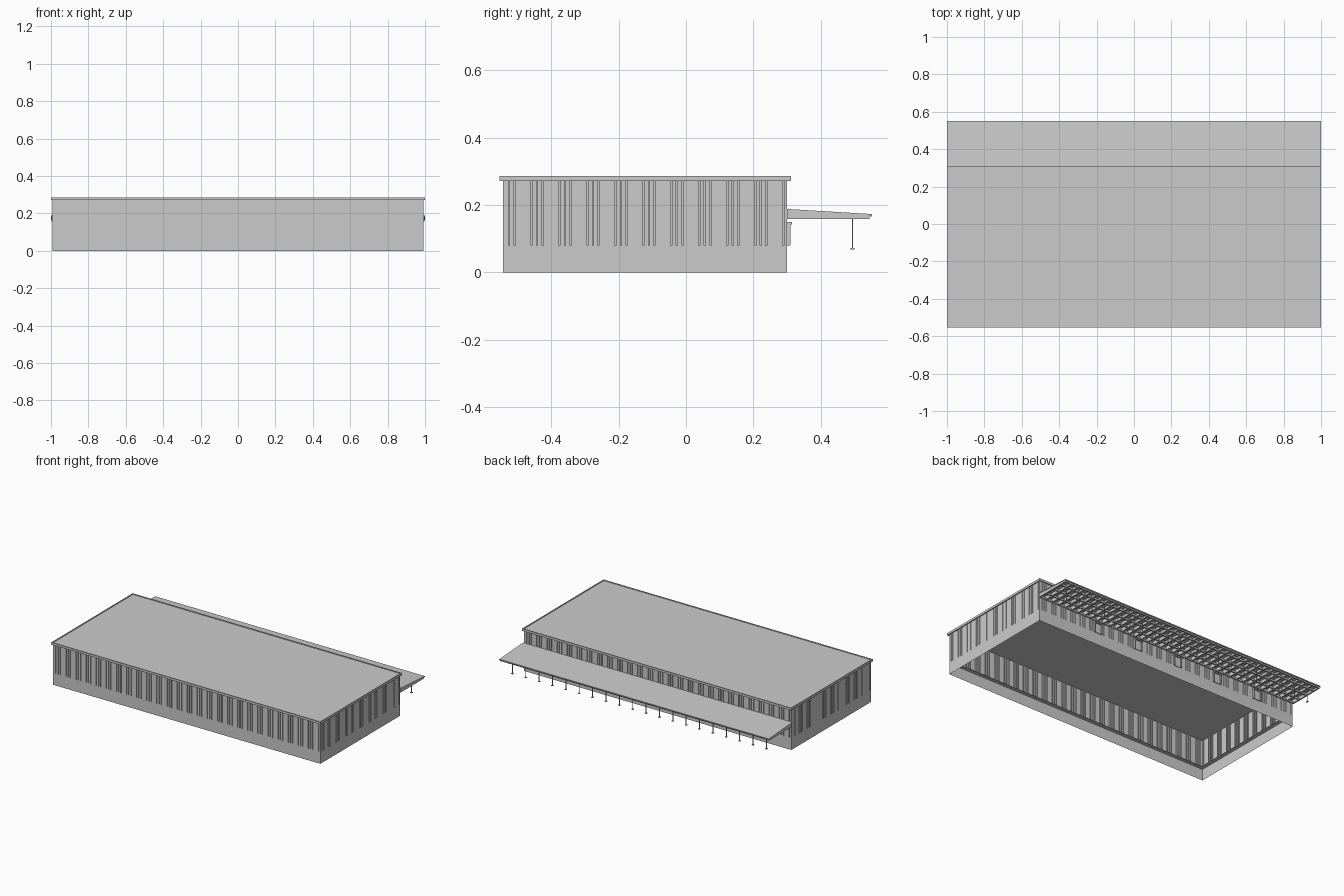
import bpy, bmesh
from mathutils import Vector

if "Cube" in bpy.data.objects:
    bpy.data.objects.remove(bpy.data.objects["Cube"])

X, Y0, Y1 = 0.992, -0.543, 0.30      # wall footprint
BASE, EAVE = 0.08, 0.276             # plinth top, cladding top


def finish(name, bm):
    me = bpy.data.meshes.new(name)
    bmesh.ops.recalc_face_normals(bm, faces=bm.faces)
    bm.to_mesh(me)
    bm.free()
    ob = bpy.data.objects.new(name, me)
    bpy.context.collection.objects.link(ob)
    return ob


def add_box(bm, x0, x1, y0, y1, z0, z1):
    r = bmesh.ops.create_cube(bm, size=1)
    for v in r['verts']:
        v.co = ((x0 + x1) / 2 + v.co.x * (x1 - x0),
                (y0 + y1) / 2 + v.co.y * (y1 - y0),
                (z0 + z1) / 2 + v.co.z * (z1 - z0))


def add_prism(bm, prof, x0, x1):
    """Extrude a (y, z) profile along x."""
    a = [bm.verts.new((x0, y, z)) for y, z in prof]
    b = [bm.verts.new((x1, y, z)) for y, z in prof]
    bm.faces.new(a)
    bm.faces.new(b[::-1])
    n = len(prof)
    for i in range(n):
        j = (i + 1) % n
        bm.faces.new((a[i], b[i], b[j], a[j]))


def sheet(bm, pts, z0, z1):
    """Raise a plan polyline into an upright closed sheet."""
    lo = [bm.verts.new((p.x, p.y, z0)) for p in pts]
    hi = [bm.verts.new((p.x, p.y, z1)) for p in pts]
    for i in range(len(pts)):
        j = (i + 1) % len(pts)
        bm.faces.new((lo[i], lo[j], hi[j], hi[i]))


def grooved_side(p, q, centres):
    """Plan points of a wall from p to q with triple narrow grooves."""
    d = (q - p).normalized()
    inward = Vector((-d.y, d.x, 0))
    length, w, depth = (q - p).length, 0.004, 0.006
    pts = [p]
    for c in centres:
        for o in (-0.0165, 0, 0.0165):
            s = c + o
            if 0.008 < s < length - 0.008:
                for t, k in ((-w / 2, 0), (-w / 2, 1), (w / 2, 1), (w / 2, 0)):
                    pts.append(p + d * (s + t) + inward * depth * k)
    return pts


# plinth
corners = [Vector(c) for c in ((-X, Y0, 0), (X, Y0, 0), (X, Y1, 0), (-X, Y1, 0))]
bm = bmesh.new()
sheet(bm, corners, 0, BASE)
finish("plinth", bm)

# ledge on top of the plinth
bm = bmesh.new()
L = 0.025
add_box(bm, -X, X, Y0, Y0 + L, BASE - 0.004, BASE)
add_box(bm, -X, X, Y1 - L, Y1, BASE - 0.004, BASE)
for s in (-1, 1):
    a, b = sorted((s * X, s * (X - L)))
    add_box(bm, a, b, Y0 + L, Y1 - L, BASE - 0.004, BASE)
finish("plinth_ledge", bm)

# grooved cladding
long_c = [0.037 + 0.075 * i for i in range(27)]
short_c = [0.018 + 0.083 * i for i in range(11)]
bm = bmesh.new()
pts = []
for i in range(4):
    pts += grooved_side(corners[i], corners[(i + 1) % 4], short_c if i % 2 else long_c)
sheet(bm, pts, BASE, EAVE)
finish("wall_cladding", bm)

# roof deck and raised edge trim
RX, R0, R1 = 1.0, -0.553, 0.311
bm = bmesh.new()
T = 0.007
add_box(bm, -RX + T, RX - T, R0 + T, R1 - T, EAVE - 0.002, 0.282)
finish("roof_deck", bm)
bm = bmesh.new()
add_box(bm, -RX, RX, R0, R0 + T, 0.271, 0.286)
add_box(bm, -RX, RX, R1 - T, R1, 0.271, 0.286)
add_box(bm, -RX, -RX + T, R0 + T, R1 - T, 0.271, 0.286)
add_box(bm, RX - T, RX, R0 + T, R1 - T, 0.271, 0.286)
finish("roof_trim", bm)

# canopy sheet with turned-down front edge
bm = bmesh.new()
add_prism(bm, [(Y1, 0.188), (0.552, 0.173), (0.552, 0.166), (0.547, 0.166),
               (0.547, 0.169), (Y1, 0.183)], -1, 1)
finish("canopy_sheet", bm)

# canopy rafters and cross beams
bm = bmesh.new()
N = 41
for i in range(N):
    x = -0.993 + 1.986 * i / (N - 1)
    add_prism(bm, [(Y1, 0.184), (0.545, 0.17), (0.545, 0.158), (Y1, 0.158)],
              x - 0.005, x + 0.005)
finish("canopy_rafters", bm)
bm = bmesh.new()
for y in (0.304, 0.36, 0.427, 0.494, 0.541):
    add_box(bm, -0.99, 0.99, y - 0.004, y + 0.004, 0.159, 0.171)
finish("canopy_cross_beams", bm)

# hanging rods with small end discs
bm = bmesh.new()
for i in range(20):
    x = -0.943 + 1.886 * i / 19
    add_box(bm, x - 0.002, x + 0.002, 0.492, 0.496, 0.07, 0.16)
    add_box(bm, x - 0.006, x + 0.006, 0.488, 0.5, 0.068, 0.072)
finish("hanging_rods", bm)

# rear doors: frame and leaf
fr, leaf = bmesh.new(), bmesh.new()
for i in range(5):
    x = 0.535 - 0.311 * i
    for s in (-1, 1):
        add_box(fr, x + s * 0.026 - 0.004, x + s * 0.026 + 0.004, Y1 - 0.004, Y1 + 0.01, BASE, 0.142)
    add_box(fr, x - 0.033, x + 0.033, Y1 - 0.004, Y1 + 0.014, 0.142, 0.15)
    add_box(leaf, x - 0.022, x + 0.022, Y1 - 0.002, Y1 + 0.004, BASE, 0.142)
finish("door_frames", fr)
finish("door_leaves", leaf)
